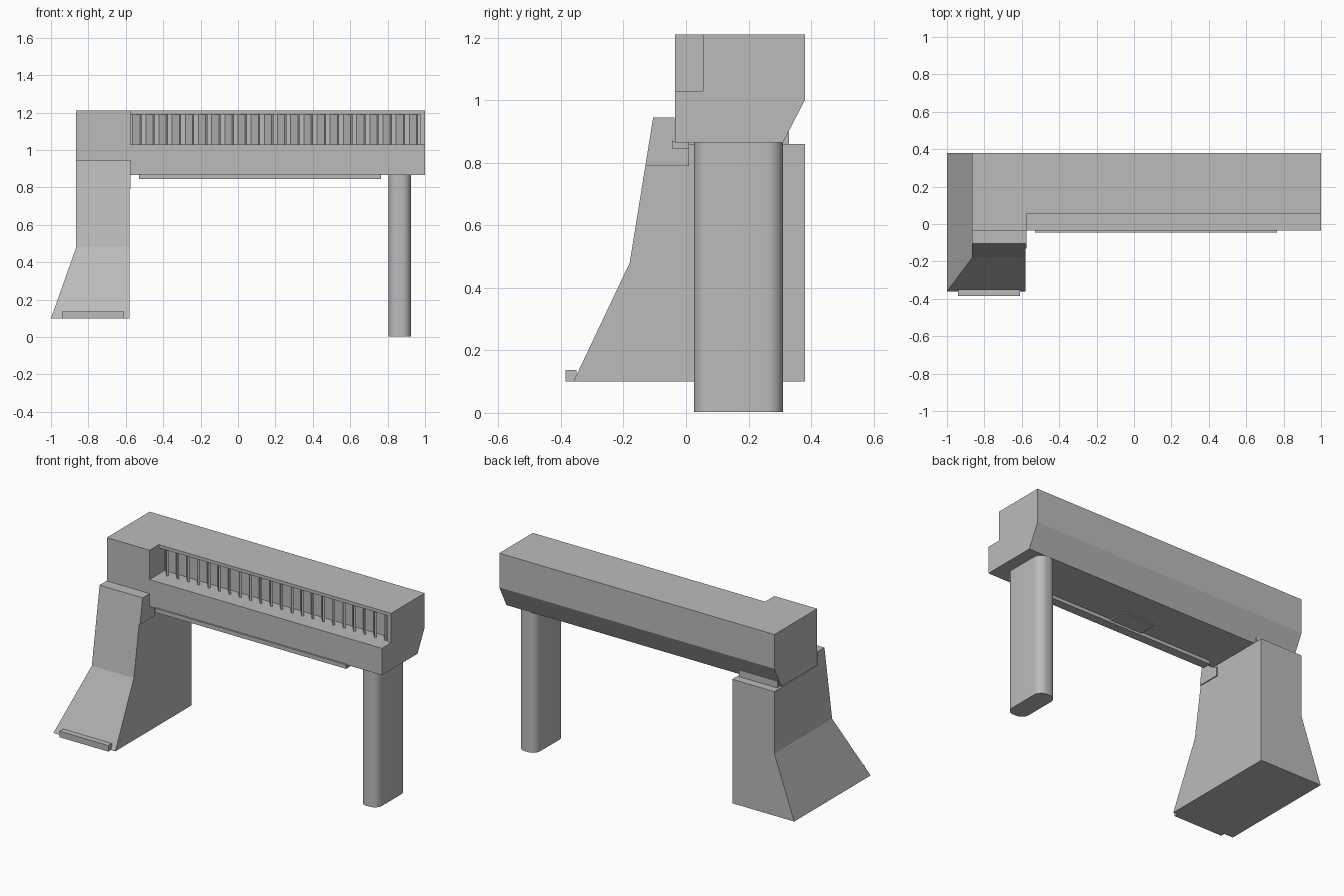
import bpy, bmesh
from math import radians
from mathutils import Matrix

old = bpy.data.objects.get("Cube")
if old:
    bpy.data.objects.remove(old)


def material(name, value):
    m = bpy.data.materials.new(name)
    m.use_nodes = True
    color = (value, value, value, 1)
    m.diffuse_color = color
    m.node_tree.nodes["Principled BSDF"].inputs["Base Color"].default_value = color
    return m


grey = material("plain grey", 0.5)


def finish(name, bm):
    bmesh.ops.recalc_face_normals(bm, faces=bm.faces)
    mesh = bpy.data.meshes.new(name)
    bm.to_mesh(mesh)
    bm.free()
    mesh.materials.append(grey)
    ob = bpy.data.objects.new(name, mesh)
    bpy.context.collection.objects.link(ob)
    return ob


def prism(bm, profile, x0, x1):
    """Extrude a y-z outline along x and return its two rings of vertices."""
    a = [bm.verts.new((x0, y, z)) for y, z in profile]
    b = [bm.verts.new((x1, y, z)) for y, z in profile]
    n = len(profile)
    for i in range(n):
        bm.faces.new((a[i], a[(i + 1) % n], b[(i + 1) % n], b[i]))
    bm.faces.new(b)
    return a, b


def box(name, x, y, z):
    bm = bmesh.new()
    a, b = prism(bm, [(y[0], z[0]), (y[1], z[0]), (y[1], z[1]), (y[0], z[1])], *x)
    bm.faces.new(a)
    return finish(name, bm)


def cut(target, cutter):
    cutter.hide_render = True
    mod = target.modifiers.new("cut", "BOOLEAN")
    mod.operation = "DIFFERENCE"
    mod.solver = "EXACT"
    mod.object = cutter
    bpy.context.view_layer.objects.active = target
    bpy.ops.object.modifier_apply(modifier=mod.name)
    bpy.data.objects.remove(cutter)


# Beam with a chamfered lower back edge, a front ledge and a vent pocket
bm = bmesh.new()
ring, _ = prism(bm, [(-.035, .865), (.31, .865), (.38, 1.0), (.38, 1.21), (-.035, 1.21)], -.865, 1)
bm.faces.new(ring)
beam = finish("beam", bm)
cut(beam, box("ledge_cutter", (-.575, 1.1), (-.2, .055), (1.03, 1.4)))
cut(beam, box("vent_cutter", (-.575, .975), (.0, .11), (1.03, 1.19)))

# Angled vent slats
bm = bmesh.new()
count = 22
pitch = 1.55 / count
for i in range(count):
    place = (Matrix.Translation((-.575 + (i + .5) * pitch, .085, 1.11))
             @ Matrix.Rotation(radians(40), 4, "Z")
             @ Matrix.Diagonal((.012, .06, .16, 1)))
    bmesh.ops.create_cube(bm, size=1, matrix=place)
finish("vent_slats", bm)

# Wide leg: its front follows the outline and its outer side flares at the foot
bm = bmesh.new()
outline = [(-.36, .1), (-.18, .48), (-.105, .945), (-.036, .945),
           (-.036, .86), (.38, .86), (.38, .48), (.38, .1)]
a, b = prism(bm, outline, -.865, -.58)
for i in (0, 7):
    a[i].co.x = -1
bm.faces.new((a[0], a[1], a[6], a[7]))
bm.faces.new(a[1:7])
finish("wide_leg", bm)

# Small parts on the wide leg
box("toe_strip", (-.94, -.61), (-.385, -.35), (.1, .137))
bm = bmesh.new()
ring, _ = prism(bm, [(-.13, .79), (.01, .79), (.01, .845), (-.036, .865), (-.036, .945), (-.105, .945)],
                -.6, -.574)
bm.faces.new(ring)
finish("leg_side_cover", bm)
box("leg_top_pad", (-.85, -.59), (.2, .33), (.86, .9))

# Strip and hatch under the beam
box("under_strip", (-.53, .765), (-.045, .01), (.845, .87))
box("under_hatch", (-.045, .175), (.01, .12), (.858, .87))

# Post with rounded upright edges
post = box("round_post", (.805, .925), (.025, .31), (.003, .865))
bm = bmesh.new()
bm.from_mesh(post.data)
uprights = [e for e in bm.edges if abs(e.verts[0].co.z - e.verts[1].co.z) > .5]
bmesh.ops.bevel(bm, geom=uprights, offset=.05, segments=8, profile=.5, affect="EDGES")
bm.to_mesh(post.data)
bm.free()
bpy.ops.object.select_all(action="DESELECT")
post.select_set(True)
bpy.context.view_layer.objects.active = post
bpy.ops.object.shade_smooth_by_angle(angle=radians(35))
